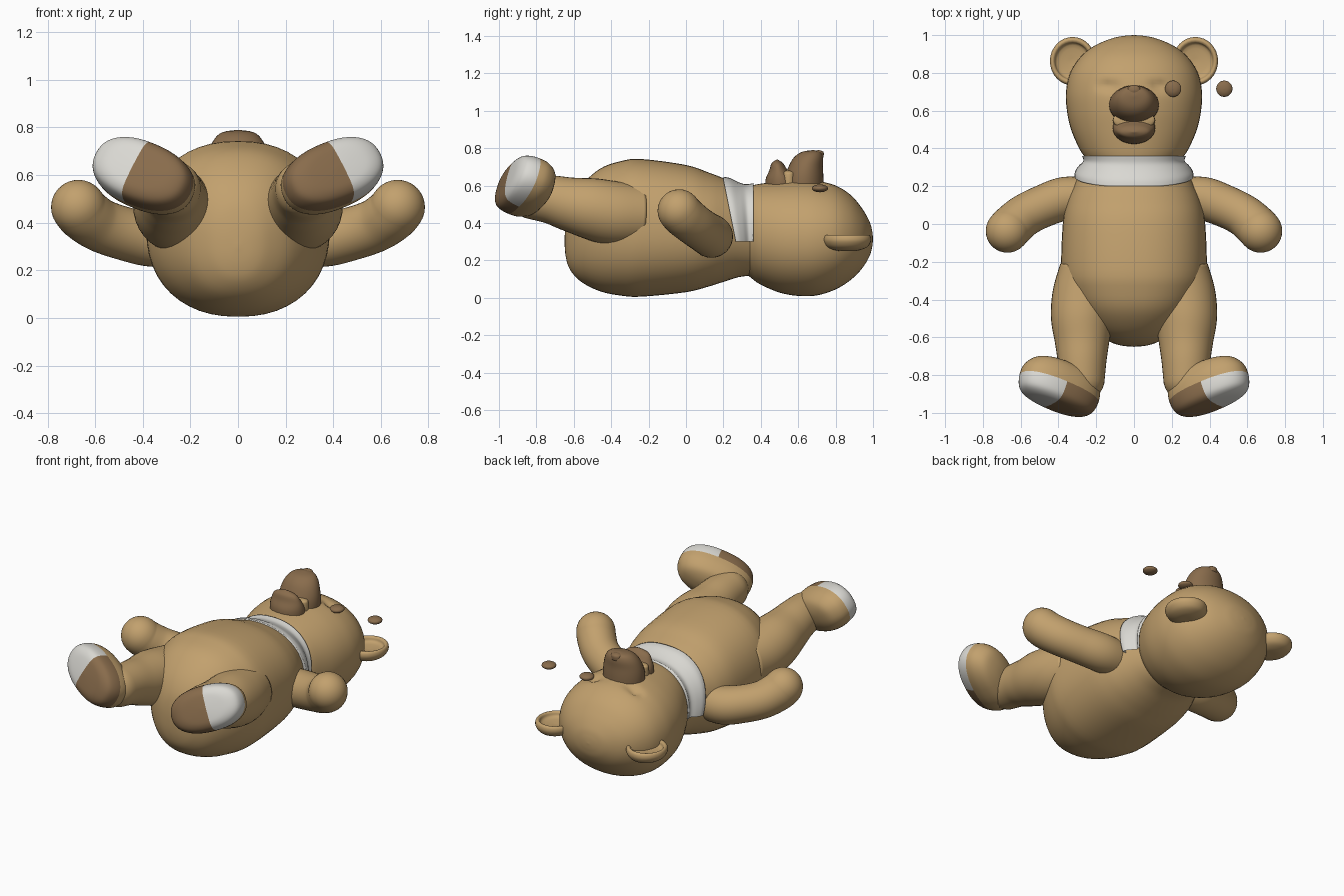
import bpy, bmesh, math
from mathutils import Vector as V

if "Cube" in bpy.data.objects:
    bpy.data.objects.remove(bpy.data.objects["Cube"])


def mat(name, c):
    m = bpy.data.materials.new(name)
    m.diffuse_color = (*c, 1)
    m.use_nodes = True
    m.node_tree.nodes["Principled BSDF"].inputs["Base Color"].default_value = m.diffuse_color
    return m


TAN = mat("tan fur", (0.54, 0.355, 0.155))
BROWN = mat("brown pad", (0.25, 0.15, 0.072))
WHITE = mat("white cloth", (0.70, 0.69, 0.65))


def spline(rows, n):
    """Catmull-Rom through rows of numbers"""
    out = []
    for i in range(len(rows) - 1):
        q = [rows[max(i - 1, 0)], rows[i], rows[i + 1], rows[min(i + 2, len(rows) - 1)]]
        for k in range(n):
            t = k / n
            out.append([0.5 * (2 * b + (c - a) * t + (2 * a - 5 * b + 4 * c - d) * t * t
                               + (3 * b - a - 3 * c + d) * t ** 3) for a, b, c, d in zip(*q)])
    return out + [list(rows[-1])]


def loft(rings, segs=48, p=2.0):
    """rings of (centre, half axis a, half axis b), superellipse exponent p"""
    bm = bmesh.new()
    loops = []
    for c, a, b in rings:
        loop = []
        for i in range(segs):
            t = 2 * math.pi * i / segs
            co, si = math.cos(t), math.sin(t)
            co = math.copysign(abs(co) ** (2 / p), co)
            si = math.copysign(abs(si) ** (2 / p), si)
            loop.append(bm.verts.new(V(c) + V(a) * co + V(b) * si))
        loops.append(loop)
    for l, m in zip(loops, loops[1:]):
        for i in range(segs):
            j = (i + 1) % segs
            bm.faces.new((l[i], l[j], m[j], m[i]))
    bm.faces.new(loops[0])
    bm.faces.new(loops[-1])
    bmesh.ops.remove_doubles(bm, verts=bm.verts, dist=0.0004)
    bmesh.ops.recalc_face_normals(bm, faces=bm.faces)
    return bm


def finish(bm, name, mats, mirror=False):
    me = bpy.data.meshes.new(name)
    for f in bm.faces:
        f.smooth = True
    bm.to_mesh(me)
    bm.free()
    for m in mats:
        me.materials.append(m)
    ob = bpy.data.objects.new(name, me)
    bpy.context.collection.objects.link(ob)
    if mirror:
        ob.modifiers.new("mirror", 'MIRROR').use_mirror_merge = False
    return ob


def along_y(rows, n=4, p=2.0):
    """rows of y, z low, z high, half width"""
    return loft([((0, y, (lo + hi) / 2), (max(w, 0), 0, 0), (0, 0, max(hi - lo, 0) / 2))
                 for y, lo, hi, w in spline(rows, n)], p=p)


def along_z(rows, x=0, n=4):
    """rows of z, y centre, half width, half depth"""
    return loft([((x, y, z), (max(w, 0), 0, 0), (0, max(d, 0), 0))
                 for z, y, w, d in spline(rows, n)], 32)


def tube(rows):
    """rows of x, y, z, radius; the last end is domed"""
    pts = spline(rows, 6)
    rings = []
    for i, (x, y, z, r) in enumerate(pts):
        t = (V(pts[min(i + 1, len(pts) - 1)][:3]) - V(pts[max(i - 1, 0)][:3])).normalized()
        a = t.cross(V((0, 0, 1))).normalized()
        b = t.cross(a)
        rings.append((V((x, y, z)), a * r, b * r))
    for k in range(1, 9):
        s = k / 8 * math.pi / 2
        rings.append((V((x, y, z)) + t * r * math.sin(s), a * r * math.cos(s), b * r * math.cos(s)))
    return loft(rings, 36)


# body
finish(along_y([(-.65, .30, .30, 0), (-.643, .22, .40, .07), (-.62, .15, .50, .135),
                (-.56, .085, .60, .225), (-.46, .035, .69, .305), (-.35, .012, .73, .36),
                (-.24, .006, .742, .385), (0, .03, .71, .377), (.12, .06, .67, .355),
                (.20, .085, .64, .32), (.28, .11, .61, .28), (.36, .12, .59, .24)], p=2.25),
       "body", [TAN])

# neck band: wide at the front, tapering to the sides, open at the back
band = along_y([(.20, .08, .647, .315), (.235, .09, .64, .312), (.28, .10, .618, .292),
                (.32, .11, .607, .268), (.36, .10, .613, .275)], p=2.25)
for v in band.verts:
    v.co.y += max(0, .63 - v.co.z) * .2 * (.36 - v.co.y) / .16
bmesh.ops.bisect_plane(band, geom=band.verts[:] + band.edges[:] + band.faces[:],
                       plane_co=(0, 0, .30), plane_no=(0, 0, 1), clear_inner=True)
finish(band, "neck_band", [WHITE])

# head with two shallow eye sockets
head = along_y([(.32, .13, .59, .235), (.35, .105, .60, .257), (.40, .07, .61, .29),
                (.50, .028, .622, .333), (.60, .01, .63, .355), (.70, .013, .625, .36),
                (.80, .045, .60, .338), (.88, .095, .55, .287), (.94, .155, .48, .215),
                (.98, .22, .41, .125), (.995, .27, .36, .06), (1, .315, .315, 0)], 7, 2.1)
for v in head.verts:
    d = ((abs(v.co.x) - .135) / .035) ** 2 + ((v.co.y - .73) / .03) ** 2
    if v.co.z > .4:
        v.co.z -= .03 * math.exp(-d)
finish(head, "head", [TAN])

# ears: cupped discs
finish(along_z([(.25, .862, 0, 0), (.252, .862, .05, .055), (.27, .862, .095, .105),
                (.30, .862, .118, .126), (.325, .862, .118, .126), (.336, .862, .108, .115),
                (.33, .862, .096, .10), (.305, .862, .08, .085), (.295, .862, 0, 0)], x=.325),
       "ear", [TAN], True)

# muzzle, lower jaw and the open mouth between them
muzzle = along_z([(.56, .63, .13, .105), (.64, .632, .132, .103), (.70, .64, .122, .092),
                  (.75, .655, .10, .078), (.78, .67, .065, .05), (.79, .68, 0, 0)])
finish(muzzle, "muzzle", [BROWN])
finish(along_z([(.56, .51, .11, .085), (.63, .505, .112, .08), (.68, .495, .098, .05),
                (.72, .488, .07, .03), (.74, .488, 0, 0)]), "lower_jaw", [BROWN])
finish(along_z([(.56, .55, .11, .06), (.65, .55, .112, .055), (.675, .55, .095, .045),
                (.685, .55, 0, 0)]), "mouth", [TAN])
finish(along_z([(.75, .705, .035, .03), (.78, .708, .032, .027), (.79, .708, 0, 0)]),
       "nose", [BROWN])

# two loose button eyes
for x in (.207, .478):
    finish(along_z([(.564, .716, 0, 0), (.567, .716, .022, .022), (.576, .716, .039, .039),
                    (.585, .716, .043, .043), (.594, .716, .039, .039),
                    (.603, .716, .022, .022), (.606, .716, 0, 0)], x=x), "button_eye", [BROWN])

# arms
finish(tube([(.22, .13, .33, .11), (.36, .135, .33, .115), (.48, .095, .355, .112),
             (.58, .045, .39, .112), (.645, -.01, .435, .115), (.67, -.037, .465, .115)]),
       "arm", [TAN], True)

# legs
finish(tube([(.23, -.25, .44, .165), (.26, -.38, .45, .172), (.275, -.50, .475, .165),
             (.275, -.62, .50, .145), (.275, -.72, .525, .13), (.275, -.82, .54, .12)]),
       "leg", [TAN], True)

# feet: sole faces n, toes point along t; sole split into brown heel and white toe
n = V((.25, -.9, .35)).normalized()
t = V((.85, .37, .345))
t = (t - n * t.dot(n)).normalized()
s = n.cross(t)
c = V((.392, -.852, .592))
rows = [(-.125, 0), (-.118, .4), (-.09, .78), (-.04, .96), (.01, 1), (.06, .97),
        (.095, .88), (.115, .68), (.122, .4), (.125, 0)]
foot = loft([(c + n * d, t * .228 * max(k, 0), s * .138 * max(k, 0)) for d, k in spline(rows, 4)],
            48, 2.3)
cuts = [(c + n * .02, n), (c + t * .02, t)]
for co, no in cuts:
    bmesh.ops.bisect_plane(foot, geom=foot.verts[:] + foot.edges[:] + foot.faces[:],
                           plane_co=co, plane_no=no)
for f in foot.faces:
    q = f.calc_center_median()
    if (q - cuts[0][0]).dot(n) > 0:
        f.material_index = 2 if (q - cuts[1][0]).dot(t) > 0 else 1
finish(foot, "foot", [TAN, BROWN, WHITE], True)
